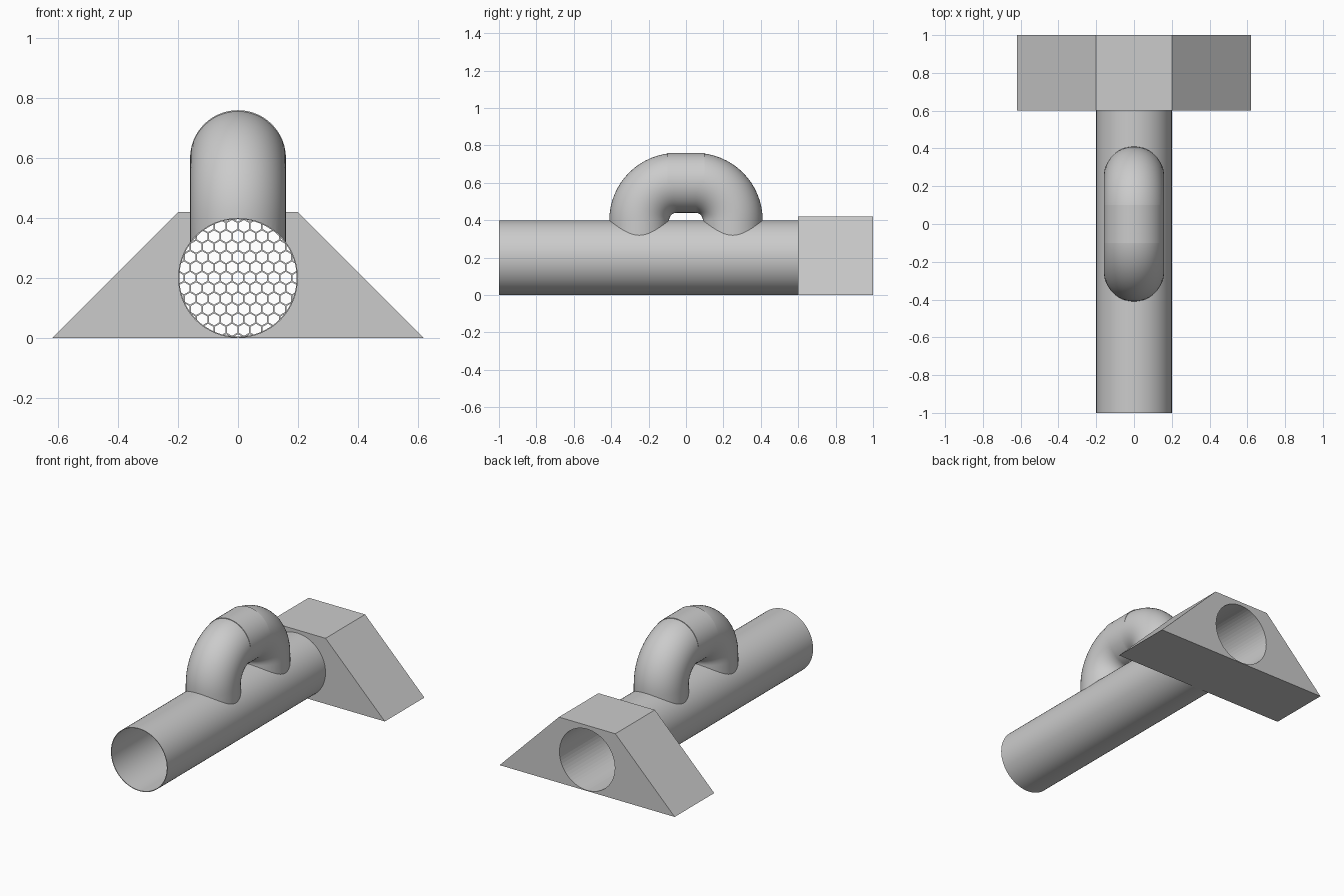
import bpy, bmesh, math
from mathutils import Matrix, Vector

default = bpy.data.objects.get("Cube")
if default:
    bpy.data.objects.remove(default, do_unlink=True)

grey = bpy.data.materials.new("plain_grey")
grey.use_nodes = True
colour = (0.6, 0.6, 0.6, 1)
grey.diffuse_color = colour
grey.node_tree.nodes["Principled BSDF"].inputs["Base Color"].default_value = colour

TUBE_R, BORE_R, AXIS_Z = 0.2, 0.196, 0.2
LOOP_R, BEND_R = 0.16, 0.2


def finish(bm, name, smooth=True, hidden=False):
    bmesh.ops.recalc_face_normals(bm, faces=bm.faces[:])
    mesh = bpy.data.meshes.new(name)
    bm.to_mesh(mesh)
    bm.free()
    mesh.materials.append(grey)
    obj = bpy.data.objects.new(name, mesh)
    bpy.context.collection.objects.link(obj)
    if smooth:
        bpy.ops.object.select_all(action="DESELECT")
        obj.select_set(True)
        bpy.context.view_layer.objects.active = obj
        bpy.ops.object.shade_smooth_by_angle(angle=math.radians(35))
    if hidden:
        obj.hide_render = True
        obj.hide_viewport = True
        obj.display_type = "WIRE"
    return obj


def add_prism(bm, radius, y0, y1, x=0, z=AXIS_Z, sides=64, turn=0):
    """Closed prism along y."""
    place = (Matrix.Translation((x, (y0 + y1) / 2, z))
             @ Matrix.Rotation(math.pi / 2, 4, "X") @ Matrix.Rotation(turn, 4, "Z"))
    bmesh.ops.create_cone(bm, cap_ends=True, segments=sides, radius1=radius,
                          radius2=radius, depth=y1 - y0, matrix=place)


def subtract(obj, cutter):
    mod = obj.modifiers.new("cut", "BOOLEAN")
    mod.operation = "DIFFERENCE"
    mod.solver = "EXACT"
    mod.object = cutter


# Bore cutter shared by the base and the loop legs
bm = bmesh.new()
add_prism(bm, BORE_R, -1.2, 1.2)
bore = finish(bm, "bore_cutter", False, True)

# Thin-walled main tube
bm = bmesh.new()
profile = [(TUBE_R, -1), (TUBE_R, 0.61), (BORE_R, 0.61), (BORE_R, -1)]
verts = [bm.verts.new((r, y, AXIS_Z)) for r, y in profile]
edges = [bm.edges.new((verts[i], verts[(i + 1) % 4])) for i in range(4)]
bmesh.ops.spin(bm, geom=verts + edges, cent=(0, 0, AXIS_Z), axis=(0, 1, 0),
               angle=math.tau, steps=64, use_merge=True)
bmesh.ops.remove_doubles(bm, verts=bm.verts[:], dist=0.0001)
finish(bm, "main_tube")

# Trapezoid base with a round opening
bm = bmesh.new()
outline = [(-0.62, 0), (0.62, 0), (0.2, 0.42), (-0.2, 0.42)]
face = bm.faces.new([bm.verts.new((x, 0.6, z)) for x, z in outline])
grown = bmesh.ops.extrude_face_region(bm, geom=[face])["geom"]
bmesh.ops.translate(bm, vec=(0, 0.4, 0),
                    verts=[v for v in grown if isinstance(v, bmesh.types.BMVert)])
subtract(finish(bm, "end_base"), bore)

# Straight top of the bypass loop
bm = bmesh.new()
add_prism(bm, LOOP_R, -0.1, 0.1, z=0.6)
finish(bm, "loop_top")

# Leg and elbow on each side, swept as one closed pipe
for side, name in ((-1, "front_elbow"), (1, "back_elbow")):
    path = [(0.25, 0.25, 0)]
    for i in range(17):
        a = math.pi / 2 * i / 16
        path.append((0.05 + BEND_R * math.cos(a), 0.4 + BEND_R * math.sin(a), a))
    bm = bmesh.new()
    rings = []
    for y, z, a in path:
        ring = []
        for k in range(48):
            t = math.tau * k / 48
            out = LOOP_R * math.cos(t)
            ring.append(bm.verts.new((LOOP_R * math.sin(t),
                                      side * (y + out * math.cos(a)),
                                      z + out * math.sin(a))))
        rings.append(ring)
    for low, high in zip(rings, rings[1:]):
        for k in range(48):
            n = (k + 1) % 48
            bm.faces.new((low[k], low[n], high[n], high[k]))
    bm.faces.new(rings[0])
    bm.faces.new(rings[-1])
    subtract(finish(bm, name), bore)

# Honeycomb flow straightener inside the tube
PITCH, WALL = 0.04, 0.005
bm = bmesh.new()
cell_r = (PITCH - WALL) / math.sqrt(3)
for row in range(-6, 7):
    for col in range(-6, 7):
        x = (col + 0.5 * (row % 2)) * PITCH
        z = row * PITCH * math.sqrt(3) / 2
        if math.hypot(x, z) < BORE_R + cell_r:
            add_prism(bm, cell_r, -0.2, 0.2, x, AXIS_Z + z, 6)
# Turn cells so that a corner points up
for v in bm.verts:
    v.co.x += 0
cells = finish(bm, "cell_cutter", False, True)
bm = bmesh.new()
add_prism(bm, BORE_R + 0.002, -0.1, 0.1)
subtract(finish(bm, "honeycomb", False), cells)
